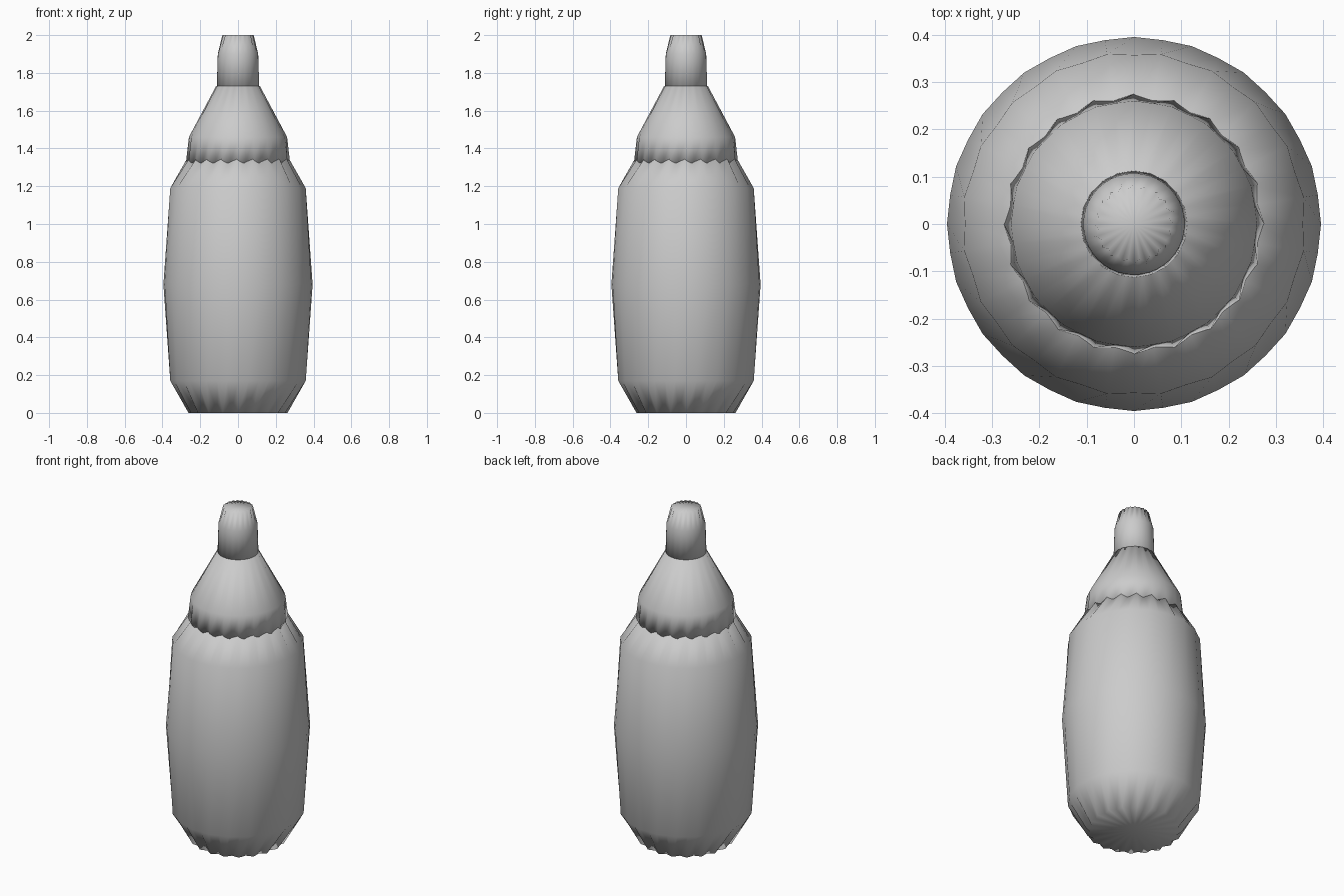
import bpy, bmesh, math

if "Cube" in bpy.data.objects:
    bpy.data.objects.remove(bpy.data.objects["Cube"])

SIDES = 40


def pleated(name, profile, z_drop=None):
    """Lathe rings of (z, ridge radius, valley radius), closed with a fan at each end."""
    z_drop = z_drop or {}
    bm = bmesh.new()
    rings = []
    for j, (z, r_even, r_odd) in enumerate(profile):
        ring = []
        for k in range(SIDES):
            a = 2 * math.pi * k / SIDES
            r = r_odd if k % 2 else r_even
            dz = z_drop.get(j, 0) if k % 2 == 0 else 0
            ring.append(bm.verts.new((r * math.cos(a), r * math.sin(a), z + dz)))
        rings.append(ring)
    for lo, hi in zip(rings, rings[1:]):
        for k in range(SIDES):
            n = (k + 1) % SIDES
            bm.faces.new((lo[k], lo[n], hi[n], hi[k]))
    for ring, z in ((rings[0], profile[0][0]), (rings[-1], profile[-1][0])):
        c = bm.verts.new((0, 0, z))
        for k in range(SIDES):
            bm.faces.new((c, ring[k], ring[(k + 1) % SIDES]))
    bmesh.ops.recalc_face_normals(bm, faces=bm.faces)
    mesh = bpy.data.meshes.new(name)
    bm.to_mesh(mesh)
    bm.free()
    ob = bpy.data.objects.new(name, mesh)
    bpy.context.collection.objects.link(ob)
    for p in mesh.polygons:
        p.use_smooth = True
    return ob


# Bottle body, symmetric about its waist
pleated("bottle_body", [
    (0.00, 0.262, 0.240), (0.17, 0.357, 0.363), (0.68, 0.395, 0.393),
    (1.19, 0.357, 0.363), (1.36, 0.262, 0.240)])

# Conical collar with a toothed lower rim
pleated("collar", [
    (1.32, 0.275, 0.264), (1.46, 0.260, 0.258), (1.73, 0.116, 0.112)],
    z_drop={0: 0.01})

# Nozzle tip
pleated("nozzle", [
    (1.70, 0.113, 0.112), (1.90, 0.107, 0.107), (2.00, 0.083, 0.075)])
